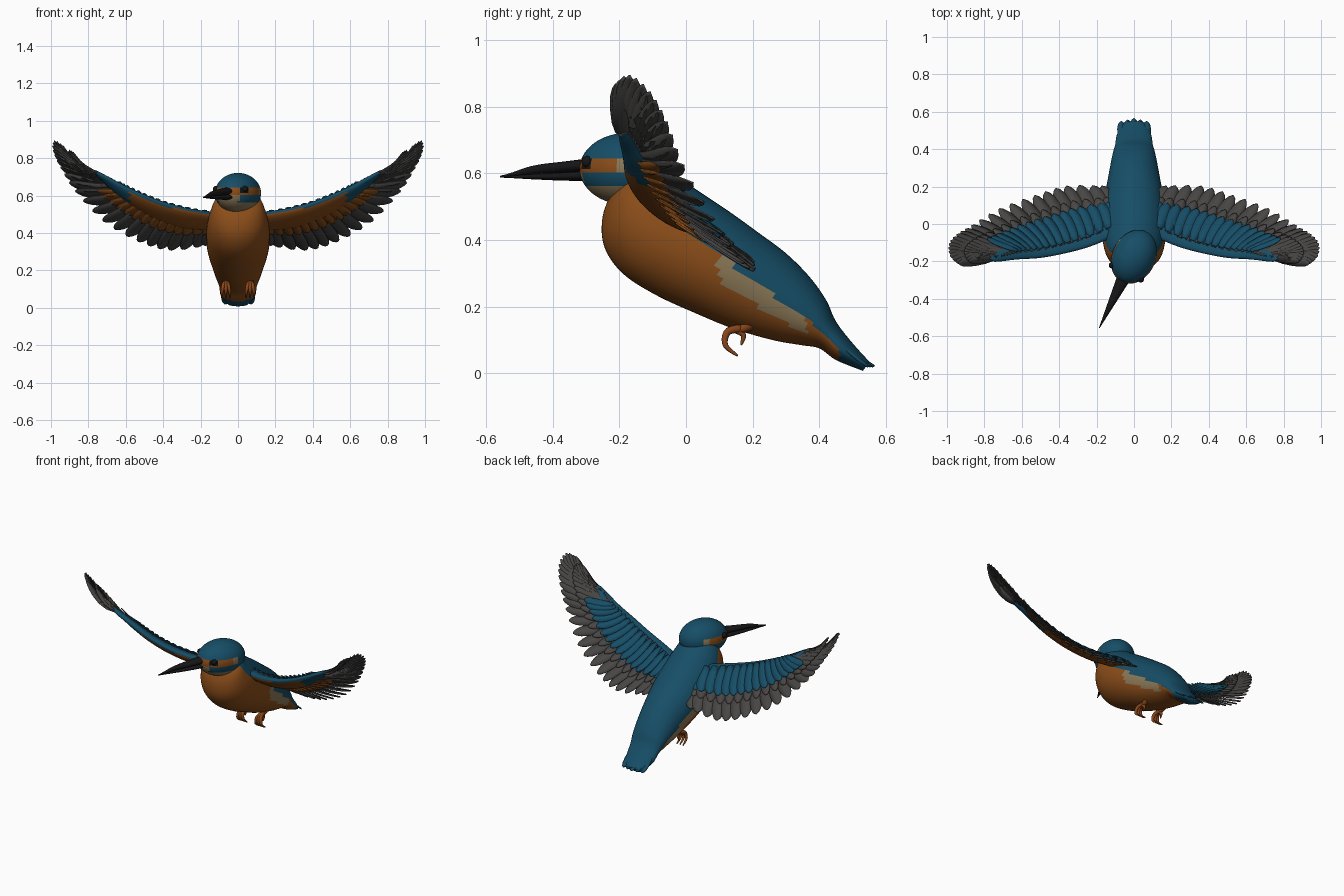
import bpy, bmesh
from math import sin, cos, pi, radians
from mathutils import Vector, Matrix

if "Cube" in bpy.data.objects:
    bpy.data.objects.remove(bpy.data.objects["Cube"])

# Flat colours
PALETTE = {
    "plumage_blue": (0.008, 0.075, 0.135),
    "breast_orange": (0.26, 0.075, 0.01),
    "feather_grey": (0.065, 0.062, 0.06),
    "beak_black": (0.008, 0.008, 0.009),
    "throat_tan": (0.26, 0.19, 0.095),
    "foot_orange": (0.24, 0.06, 0.01),
}
BLUE, ORANGE, GREY, BLACK, TAN, FOOT = range(len(PALETTE))
materials = []
for label, rgb in PALETTE.items():
    mat = bpy.data.materials.new(label)
    mat.use_nodes = True
    mat.diffuse_color = (*rgb, 1)
    shader = mat.node_tree.nodes["Principled BSDF"]
    shader.inputs["Base Color"].default_value = (*rgb, 1)
    shader.inputs["Roughness"].default_value = 0.8
    materials.append(mat)


def finish(name, bm, mirror=False, thickness=0):
    """Turn a bmesh into a smooth object, optionally mirrored and thickened."""
    for face in bm.faces:
        face.smooth = True
    mesh = bpy.data.meshes.new(name)
    bm.to_mesh(mesh)
    bm.free()
    for mat in materials:
        mesh.materials.append(mat)
    obj = bpy.data.objects.new(name, mesh)
    bpy.context.collection.objects.link(obj)
    if thickness:
        obj.modifiers.new("Thickness", "SOLIDIFY").thickness = thickness
    if mirror:
        obj.modifiers.new("Mirror", "MIRROR").use_mirror_merge = False
    return obj


def spline(keys, t):
    """Smooth point at t (0 to 1) through keys of any dimension."""
    keys = [Vector(k) for k in keys]
    last = len(keys) - 1
    i = min(int(t * last), last - 1)
    u = t * last - i
    a, b, c, d = (keys[max(0, min(last, i + k))] for k in (-1, 0, 1, 2))
    return b + (c - a) * (u / 2) + (a * 2 - b * 5 + c * 4 - d) * (u * u / 2) \
        + (b * 3 - a - c * 3 + d) * (u ** 3 / 2)


def loft(bm, stations, paint, sides=32):
    """Skin ellipses given as (top, bottom, half width vector)."""
    rings = []
    for top, bottom, side in stations:
        mid, half = (top + bottom) / 2, (top - bottom) / 2
        rings.append([bm.verts.new(mid + half * cos(2 * pi * j / sides) + side * sin(2 * pi * j / sides))
                      for j in range(sides)])
    faces = []
    for lower, upper in zip(rings, rings[1:]):
        for j in range(sides):
            k = (j + 1) % sides
            face = bm.faces.new((lower[j], lower[k], upper[k], upper[j]))
            face.material_index = paint(face.calc_center_median(), cos(2 * pi * (j + 0.5) / sides))
            faces.append(face)
    for ring, near in ((rings[0], faces[0]), (rings[-1], faces[-1])):
        faces.append(bm.faces.new(ring))
        faces[-1].material_index = near.material_index
    bmesh.ops.recalc_face_normals(bm, faces=faces)


def tube(bm, path, radius, colour, steps=14):
    """Tapered round tube along a smooth path in a lengthwise plane."""
    stations = []
    for i in range(steps):
        t = i / (steps - 1)
        point = spline(path, t)
        along = spline(path, min(1, t + 0.02)) - spline(path, max(0, t - 0.02))
        across = Vector((0, -along.z, along.y)).normalized()
        r = radius * (1 - 0.75 * t ** 2)
        stations.append((point + across * r, point - across * r, Vector((r, 0, 0))))
    loft(bm, stations, lambda c, a: colour, 10)


def feather(bm, root, tip, spread, width, sag, colour):
    """Cambered blade from root to tip, wide along the spread direction."""
    length = tip - root
    normal = spread.cross(length).normalized()
    side = (normal.cross(length).normalized() + normal * 0.15) * width
    rows = []
    for s, w in ((0, 0.45), (0.25, 0.85), (0.5, 1), (0.72, 1), (0.87, 0.8), (0.96, 0.45), (1, 0.08)):
        mid = root + length * s - Vector((0, 0, sag * sin(pi * s)))
        rows.append([bm.verts.new(p) for p in (mid - side * w, mid + normal * width * 0.12, mid + side * w)])
    for low, high in zip(rows, rows[1:]):
        for j in (0, 1):
            bm.faces.new((low[j], low[j + 1], high[j + 1], high[j])).material_index = colour


# Body and tail: top y, top z, bottom y, bottom z, half width
BODY = [(-.17, .61, -.22, .55, .05), (-.10, .645, -.25, .47, .12), (-.04, .60, -.245, .38, .152),
        (.04, .545, -.19, .30, .168), (.13, .485, -.09, .235, .17), (.22, .42, .03, .18, .16),
        (.30, .36, .14, .135, .143), (.37, .29, .26, .10, .126), (.42, .22, .345, .085, .112),
        (.45, .155, .40, .075, .10), (.50, .09, .45, .04, .092), (.55, .035, .53, .008, .055)]


def paint_body(c, a):
    edge = 0.3 - 1.1 * max(0, c.y - 0.05)
    if a > edge:
        return BLUE
    if 0.1 < c.y < 0.36 and a > edge - 0.45:
        return TAN
    return BLUE if c.y > 0.46 else ORANGE


stations = []
for i in range(56):
    ty, tz, by, bz, w = spline(BODY, i / 55)
    stations.append((Vector((0, ty, tz)), Vector((0, by, bz)), Vector((w, 0, 0))))
bm = bmesh.new()
loft(bm, stations, paint_body, 48)
finish("body", bm)

# Tail feathers fanned over the tail end
bm = bmesh.new()
for k in range(-2, 3):
    feather(bm, Vector((k * 0.03, 0.40, 0.16)), Vector((k * 0.034, 0.56 - abs(k) * 0.008, 0.018)),
            Vector((1, 0, 0)), 0.024, 0.01, BLUE)
finish("tail_feathers", bm, thickness=0.006)

# Head, turned a little towards its right
TURN = Matrix.Translation((0, -0.175, 0.613)) @ Matrix.Rotation(radians(-26), 4, "Z")
HEAD = Vector((0.116, 0.15, 0.108))


def paint_head(forward, up):
    if up > 0.28 or (forward < -0.4 and up > -0.5):
        return BLUE
    if up > -0.14:
        if forward < -0.1:
            return TAN
        return BLACK if 0.5 < forward < 0.78 and up > 0.02 else ORANGE
    if up > -0.5 and forward < 0.75:
        return BLUE
    return TAN


bm = bmesh.new()
bmesh.ops.create_uvsphere(bm, u_segments=48, v_segments=32, radius=1)
for face in bm.faces:
    c = face.calc_center_median()
    face.material_index = paint_head(-c.y, c.z)
bmesh.ops.transform(bm, matrix=TURN @ Matrix.Diagonal((*HEAD, 1)), verts=bm.verts)
finish("head", bm)

# Eyes
bm = bmesh.new()
for s in (-1, 1):
    spot = Vector((s * 0.74, -0.62, 0.2)) * HEAD
    bmesh.ops.create_uvsphere(bm, u_segments=16, v_segments=10, radius=0.017,
                              matrix=TURN @ Matrix.Translation(spot))
for face in bm.faces:
    face.material_index = BLACK
finish("eyes", bm)

# Beak: upper and lower halves, local y points backwards
for name, tops, bottoms in (("upper_beak", (.032, .022, .009, -.02), (-.008, -.012, -.016, -.025)),
                            ("lower_beak", (-.004, -.011, -.016, -.022), (-.036, -.035, -.031, -.026))):
    stations = []
    for i in range(16):
        t = i / 15
        x, y = 0, -0.11 - 0.314 * t
        top, bottom = spline([(a, b) for a, b in zip(tops, bottoms)], t)
        stations.append((TURN @ Vector((x, y, top)), TURN @ Vector((x, y, bottom)),
                         TURN.to_3x3() @ Vector((0.036 * (1 - t) + 0.002, 0, 0))))
    bm = bmesh.new()
    loft(bm, stations, lambda c, a: BLACK, 16)
    finish(name, bm)

# Left wing layout, mirrored to the right: feather root, feather tip
WING = [(.10, -.02, .49, .17, .20, .33), (.24, -.08, .51, .36, .20, .305), (.38, -.12, .545, .53, .15, .35),
        (.50, -.145, .59, .72, .08, .46), (.60, -.155, .635, .87, -.01, .62), (.66, -.165, .665, .95, -.06, .75),
        (.71, -.175, .69, .99, -.11, .84), (.74, -.18, .705, .985, -.17, .89), (.75, -.185, .71, .94, -.21, .865)]


def wing_at(t):
    row = spline(WING, t)
    return Vector(row[:3]), Vector(row[3:])


def feather_row(name, count, end, reach, lift, width, colour_of):
    bm = bmesh.new()
    for i in range(count):
        t = end * i / (count - 1)
        root, tip = wing_at(t)
        spread = wing_at(min(1, t + 0.02))[1] - wing_at(max(0, t - 0.02))[1]
        normal = spread.cross(tip - root).normalized()
        tip = root.lerp(tip, reach)
        feather(bm, root + normal * lift, tip + normal * lift * 0.7, spread,
                width * (1 - 0.45 * t), 0.035 * t * reach, colour_of(t))
    finish(name, bm, mirror=True, thickness=0.004)


feather_row("flight_feathers", 25, 1, 1, 0, 0.045, lambda t: GREY)
feather_row("upper_coverts", 24, 0.97, 0.7, 0.012, 0.034, lambda t: GREY)
feather_row("blue_coverts", 16, 0.56, 0.56, 0.022, 0.034, lambda t: BLUE)
feather_row("lining_coverts", 15, 0.5, 0.55, -0.016, 0.034, lambda t: ORANGE)

# Wing arm: blue above and along the front, orange beneath
stations = []
for i in range(30):
    t = 0.9 * i / 29
    root, tip = wing_at(t)
    lead = root + Vector((0, -0.045, 0.012)) * (1 - 0.6 * t)
    trail = root.lerp(tip, 0.42 - 0.3 * t)
    normal = Vector((1, 0, 0.35)).cross(trail - lead).normalized()
    stations.append((lead, trail, normal * (0.034 - 0.026 * t)))
bm = bmesh.new()
loft(bm, stations, lambda c, a: BLUE, 24)
bm.normal_update()
for face in bm.faces:
    if face.normal.z < -0.35 and face.calc_center_median().x < 0.58:
        face.material_index = ORANGE
finish("wing_arms", bm, mirror=True)

# Legs and curled toes
bm = bmesh.new()
X = 0.065
tube(bm, [(X, .22, .17), (X, .18, .14), (X, .145, .125)], 0.02, FOOT)
for s in (-1, 0, 1):
    tube(bm, [(X, .165, .135), (X + s * .012, .125, .125), (X + s * .02, .118, .085), (X + s * .022, .155, .053)],
         0.012, FOOT)
tube(bm, [(X, .15, .13), (X, .172, .115), (X, .165, .085)], 0.01, FOOT)
finish("legs", bm, mirror=True)
